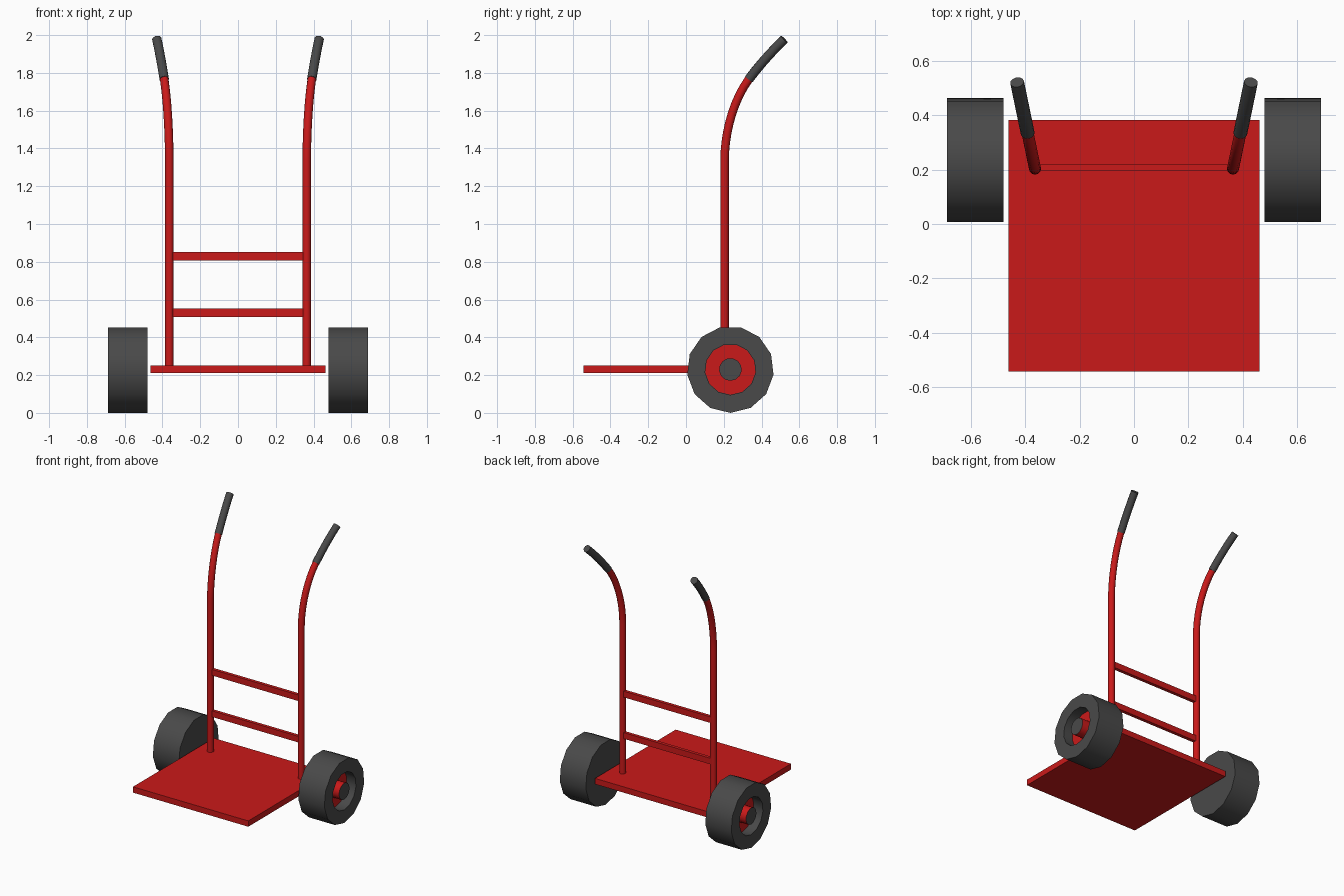
import bpy, bmesh, math
from mathutils import Vector
from mathutils.geometry import interpolate_bezier

if "Cube" in bpy.data.objects:
    bpy.data.objects.remove(bpy.data.objects["Cube"])


def make_material(name, rgb):
    m = bpy.data.materials.new(name)
    m.diffuse_color = (*rgb, 1)
    m.use_nodes = True
    m.node_tree.nodes["Principled BSDF"].inputs["Base Color"].default_value = m.diffuse_color
    return m


RED = make_material("red_paint", (0.59, 0.01, 0.01))
DARK = make_material("dark_rubber", (0.067, 0.067, 0.067))


def finish(ob, mat, mirrored):
    ob.data.materials.append(mat)
    if mirrored:
        ob.modifiers.new("mirror", 'MIRROR')  # across x = 0
    return ob


def smooth(ob):
    bpy.ops.object.select_all(action='DESELECT')
    ob.select_set(True)
    bpy.context.view_layer.objects.active = ob
    bpy.ops.object.shade_smooth_by_angle(angle=math.radians(40))


def add_mesh(name, bm):
    me = bpy.data.meshes.new(name)
    bm.to_mesh(me)
    bm.free()
    ob = bpy.data.objects.new(name, me)
    bpy.context.collection.objects.link(ob)
    return ob


def box(name, lo, hi, mat):
    bm = bmesh.new()
    bmesh.ops.create_cube(bm, size=1)
    lo, hi = Vector(lo), Vector(hi)
    for v in bm.verts:
        v.co = (lo + hi) / 2 + v.co * (hi - lo)
    return finish(add_mesh(name, bm), mat, False)


def lathe(name, profile, centre, sides, mat):
    """Turn an (x, radius) profile around the wheel axis, closing both ends."""
    bm = bmesh.new()
    rings = []
    for x, r in profile:
        ring = []
        for i in range(sides):
            a = -math.pi / 2 + math.tau * i / sides
            ring.append(bm.verts.new((x, centre[0] + r * math.cos(a), centre[1] + r * math.sin(a))))
        rings.append(ring)
    for a, b in zip(rings, rings[1:]):
        for i in range(sides):
            j = (i + 1) % sides
            bm.faces.new((a[i], a[j], b[j], b[i]))
    bm.faces.new(rings[0])
    bm.faces.new(rings[-1])
    bmesh.ops.recalc_face_normals(bm, faces=bm.faces)
    ob = add_mesh(name, bm)
    smooth(ob)
    return finish(ob, mat, True)


def tube(name, points, radius, mat):
    cu = bpy.data.curves.new(name, 'CURVE')
    cu.dimensions = '3D'
    cu.bevel_depth = radius
    cu.bevel_resolution = 4
    cu.use_fill_caps = True
    sp = cu.splines.new('POLY')
    sp.points.add(len(points) - 1)
    for p, co in zip(sp.points, points):
        p.co = (*co, 1)
    ob = bpy.data.objects.new(name, cu)
    bpy.context.collection.objects.link(ob)
    bpy.ops.object.select_all(action='DESELECT')
    ob.select_set(True)
    bpy.context.view_layer.objects.active = ob
    bpy.ops.object.convert(target='MESH')
    ob = bpy.context.view_layer.objects.active
    smooth(ob)
    ob.data.materials.clear()
    return finish(ob, mat, True)


# Load plate and flat cross bars
box("load_plate", (-0.462, -0.542, 0.21), (0.462, 0.382, 0.252), RED)
for label, z in (("lower", 0.53), ("upper", 0.83)):
    box(label + "_cross_bar", (-0.352, 0.195, z - 0.022), (0.352, 0.219, z + 0.022), RED)


# Upright path: bends back and slightly outwards in one slanted plane
def on_path(s, z):
    return Vector((0.364 + 0.207 * s, 0.204 + s, z))


def heading(deg, length):
    return (math.sin(math.radians(deg)) * length, math.cos(math.radians(deg)) * length)


d1, d2, d3 = heading(36, 0.15), heading(37, 0.09), heading(47, 0.09)
grip_start, grip_end = (0.129, 1.767), (0.317, 1.978)
bend = interpolate_bezier(
    on_path(0, 1.33), on_path(0, 1.475),
    on_path(grip_start[0] - d1[0], grip_start[1] - d1[1]), on_path(*grip_start), 10)
grip = interpolate_bezier(
    on_path(*grip_start), on_path(grip_start[0] + d2[0], grip_start[1] + d2[1]),
    on_path(grip_end[0] - d3[0], grip_end[1] - d3[1]), on_path(*grip_end), 6)

# Uprights and hand grips
tube("uprights", [on_path(0, 0.24)] + list(bend) + [grip[1]], 0.0225, RED)
tube("hand_grips", list(grip), 0.0255, DARK)

# Wheels: tyre with a recess on the outer side, red rim disc, red hub with dark cap
axle = (0.235, 0.23)
lathe("tyres", [(0.479, 0.23), (0.687, 0.23), (0.687, 0.135), (0.612, 0.135)], axle, 13, DARK)
lathe("rim_discs", [(0.605, 0.134), (0.615, 0.134)], axle, 13, RED)
hubs = lathe("wheel_hubs", [(0.61, 0.06), (0.687, 0.06)], axle, 13, RED)
hubs.data.materials.append(DARK)
hubs.data.polygons[-1].material_index = 1
